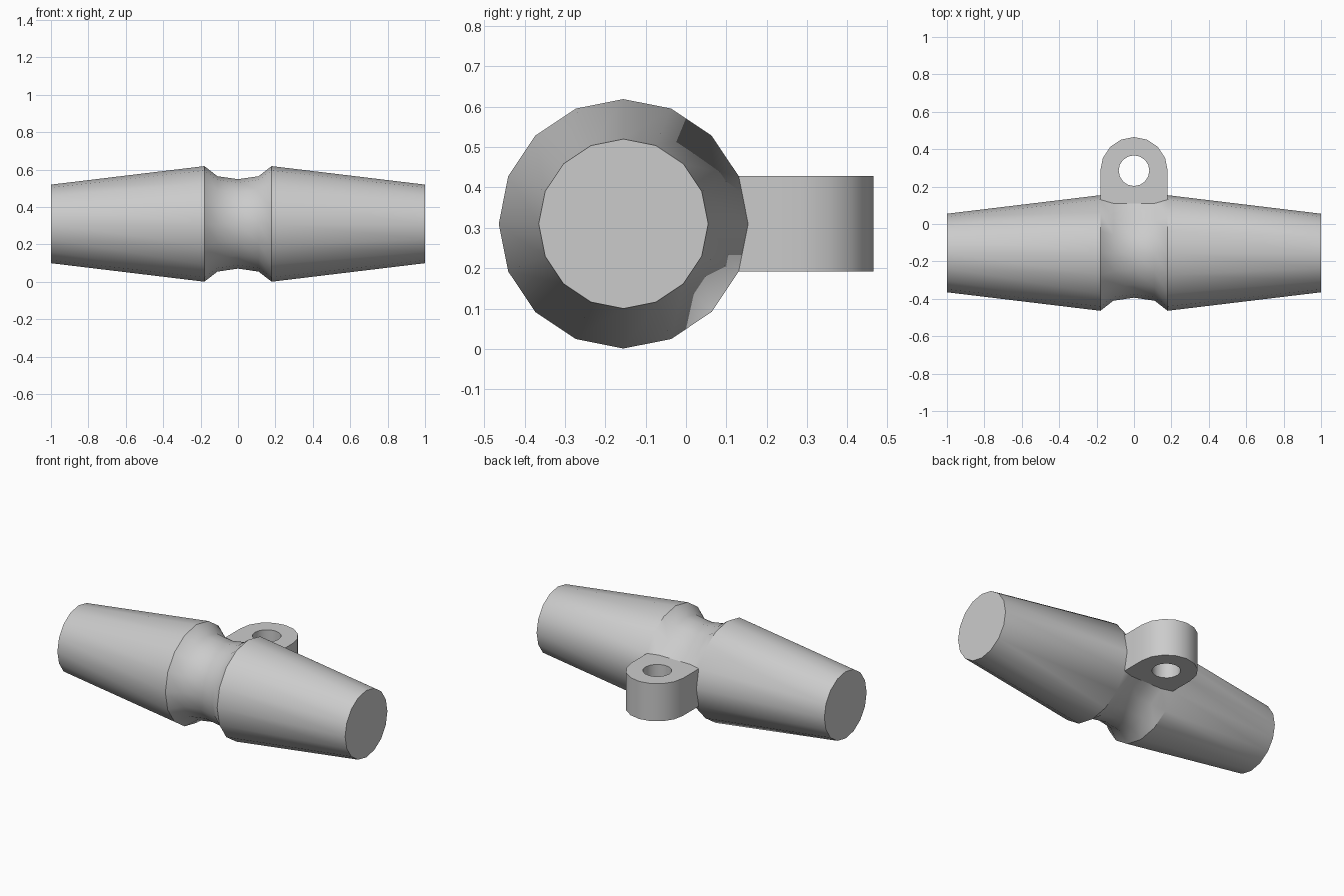
import bpy, bmesh, math

if "Cube" in bpy.data.objects:
    bpy.data.objects.remove(bpy.data.objects["Cube"], do_unlink=True)

SIDES = 16
CY, CZ = -0.155, 0.31          # axis of the turned body
LUG_H = 0.118                  # half height of the lug
HOLE_Y, HOLE_R, LUG_R = 0.285, 0.082, 0.18

grey = bpy.data.materials.new("plain grey")
grey.use_nodes = True
colour = (0.6, 0.6, 0.6, 1)
grey.diffuse_color = colour
grey.node_tree.nodes["Principled BSDF"].inputs["Base Color"].default_value = colour


def finish(bm, name):
    bmesh.ops.recalc_face_normals(bm, faces=bm.faces)
    mesh = bpy.data.meshes.new(name)
    bm.to_mesh(mesh)
    bm.free()
    obj = bpy.data.objects.new(name, mesh)
    bpy.context.collection.objects.link(obj)
    mesh.materials.append(grey)
    bpy.ops.object.select_all(action='DESELECT')
    obj.select_set(True)
    bpy.context.view_layer.objects.active = obj
    bpy.ops.object.shade_smooth_by_angle(angle=math.radians(38))
    return obj


# Turned body: two tapered ends and a waisted neck, (x, radius)
half = [(0.11, 0.255), (0.18, 0.309), (1.0, 0.21)]
profile = [(-x, r) for x, r in reversed(half)] + [(0, 0.239)] + half
bm = bmesh.new()
rings = []
for x, r in profile:
    ring = []
    for k in range(SIDES):
        a = 2 * math.pi * k / SIDES
        y, z = CY + r * math.cos(a), CZ + r * math.sin(a)
        # the neck flares out to meet the rim of the lug
        if abs(x) < 0.15 and k in (1, SIDES - 1):
            y, z = 0.11, CZ + math.copysign(LUG_H, z - CZ)
        ring.append(bm.verts.new((x, y, z)))
    rings.append(ring)
for i, (a, b) in enumerate(zip(rings, rings[1:])):
    for k in range(SIDES):
        if 1 <= i <= 4 and k in (0, SIDES - 1):
            continue           # opening covered by the lug
        n = (k + 1) % SIDES
        bm.faces.new((a[k], a[n], b[n], b[k]))
bm.faces.new(rings[0])
bm.faces.new(rings[-1])
finish(bm, "tapered_body")

# Lug: rounded tab with a vertical hole, its inner edge following the neck
angles = [2 * math.pi * k / SIDES for k in range(SIDES)]
hole = [(HOLE_R * math.cos(a), HOLE_Y + HOLE_R * math.sin(a)) for a in angles]
outer = [(LUG_R * math.cos(a), HOLE_Y + LUG_R * math.sin(a)) for a in angles[:9]]
outer += [(-0.18, 0.21), (-0.18, 0.13), (-0.11, 0.11), (0, 0.11),
          (0.11, 0.11), (0.18, 0.13), (0.18, 0.21)]
bm = bmesh.new()
loops = [[bm.verts.new((x, y, CZ + s * LUG_H)) for x, y in pts]
         for pts, s in ((outer, -1), (outer, 1), (hole, 1), (hole, -1))]
for j in range(4):
    a, b = loops[j], loops[(j + 1) % 4]
    for k in range(SIDES):
        if j == 0 and 10 <= k <= 13:
            continue           # inner side opens into the body
        n = (k + 1) % SIDES
        bm.faces.new((a[k], a[n], b[n], b[k]))
finish(bm, "pierced_lug")
